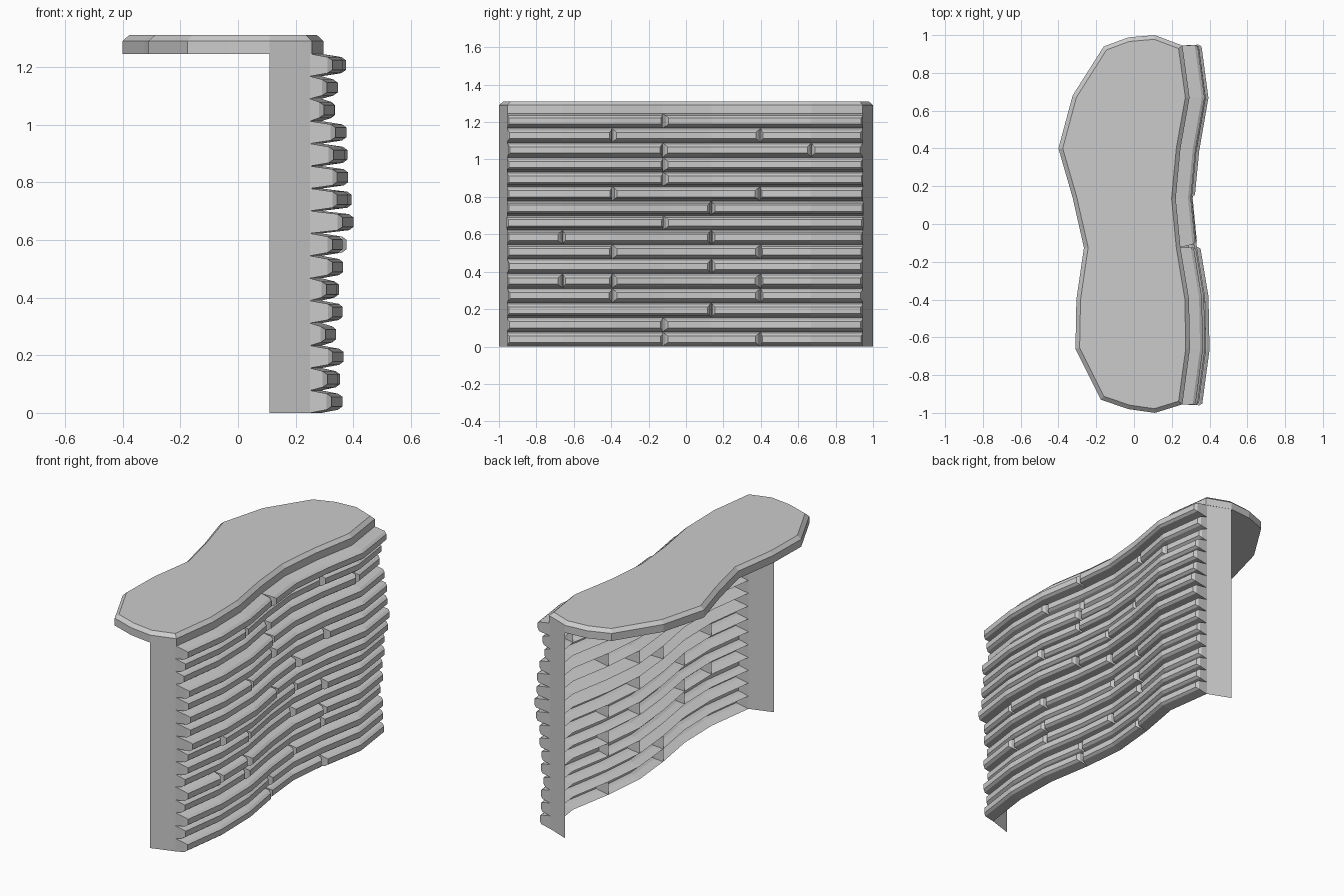
import bpy, bmesh
from mathutils import Vector

if "Cube" in bpy.data.objects:
    bpy.data.objects.remove(bpy.data.objects["Cube"])

TOP_Z, SLAB_Z = 1.31, 1.245
ROWS = 16

# Plan curve of the wavy front, running from -y to +y
FRONT = [(0.25, -0.955), (0.29, -0.66), (0.285, -0.395), (0.24, -0.125),
         (0.215, 0.135), (0.24, 0.40), (0.288, 0.67), (0.25, 0.945)]
# Rest of the bean-shaped outline, round the back
BACK = [(0.11, 1.0), (-0.03, 0.988), (-0.16, 0.94), (-0.325, 0.68), (-0.40, 0.40),
        (-0.325, 0.14), (-0.265, -0.125), (-0.305, -0.40), (-0.31, -0.66),
        (-0.175, -0.93), (-0.03, -0.98), (0.11, -1.0)]


def finish(bm, name):
    me = bpy.data.meshes.new(name)
    bm.to_mesh(me)
    bm.free()
    ob = bpy.data.objects.new(name, me)
    bpy.context.collection.objects.link(ob)
    return ob


# Counter top: extruded outline with a chamfered upper edge
bm = bmesh.new()
outline = [(x + 0.006, y) for x, y in FRONT] + BACK
bottom = bm.faces.new([bm.verts.new((x, y, SLAB_Z)) for x, y in outline])
top = bmesh.ops.extrude_face_region(bm, geom=[bottom], use_keep_orig=True)['geom']
bmesh.ops.translate(bm, vec=(0, 0, 0.045),
                    verts=[g for g in top if isinstance(g, bmesh.types.BMVert)])
cap = [g for g in top if isinstance(g, bmesh.types.BMFace)]
bmesh.ops.recalc_face_normals(bm, faces=bm.faces)
bmesh.ops.inset_region(bm, faces=cap, thickness=0.022, depth=0, use_even_offset=True)
for v in cap[0].verts:
    v.co.z = TOP_Z
bmesh.ops.recalc_face_normals(bm, faces=bm.faces)
finish(bm, "counter_top")


# Thin end panels following the outline
def end_panel(name, a, b):
    bm = bmesh.new()
    bm.faces.new([bm.verts.new((*p, z)) for p, z in
                  ((a, 0), (b, 0), (b, SLAB_Z), (a, SLAB_Z))])
    finish(bm, name)


end_panel("end_panel_front", BACK[-1], FRONT[0])
end_panel("end_panel_back", FRONT[-1], BACK[0])

# Outward directions at each station of the front curve
P = [Vector(p) for p in FRONT]
segs = [(b - a).normalized() for a, b in zip(P, P[1:])]
N = []
for i in range(len(P)):
    t = (segs[max(i - 1, 0)] + segs[min(i, len(segs) - 1)]).normalized()
    N.append(Vector((t.y, -t.x)))


# One hollow slat between two stations, tapering outwards to a chamfered tip
def slat(bm, i0, i1, z0, z1, depth):
    profile = [(0, z0, 0), (depth - 0.015, z0 + 0.011, 0.008), (depth, z0 + 0.022, 0.02),
               (depth, z1 - 0.022, 0.02), (depth - 0.015, z1 - 0.011, 0.008), (0, z1, 0)]
    loops = []
    for i in range(i0, i1 + 1):
        ring = []
        for d, z, inset in profile:
            p = P[i] + N[i] * d
            if i == i0:
                p += segs[i] * inset
            elif i == i1:
                p -= segs[i - 1] * inset
            ring.append(bm.verts.new((p.x, p.y, z)))
        loops.append(ring)
    for a, b in zip(loops, loops[1:]):
        for k in range(5):
            bm.faces.new((a[k], b[k], b[k + 1], a[k + 1]))
    # stepped ends
    for ring, flip in ((loops[0], False), (loops[-1], True)):
        for quad in ((0, 1, 4, 5), (1, 2, 3, 4)):
            f = [ring[k] for k in quad]
            bm.faces.new(f if flip else f[::-1])


# Rows from bottom to top: joint stations and tip depth
JOINTS = [(3, 5), (3,), (4,), (2, 5), (1, 2, 5), (4,), (2, 5), (1, 4),
          (3,), (4,), (2, 5), (3,), (3,), (3, 6), (2, 5), (3,)]
DEPTH = [.072, .066, .076, .058, .076, .062, .075, .086,
         .110, .106, .092, .091, .086, .052, .056, .086]
bm = bmesh.new()
h = SLAB_Z / ROWS
for r in range(ROWS):
    stops = (0, *JOINTS[r], len(P) - 1)
    for k, (a, b) in enumerate(zip(stops, stops[1:])):
        slat(bm, a, b, r * h, (r + 1) * h, DEPTH[r] * (0.87 if (k + r) % 2 else 1))
finish(bm, "front_slats")
